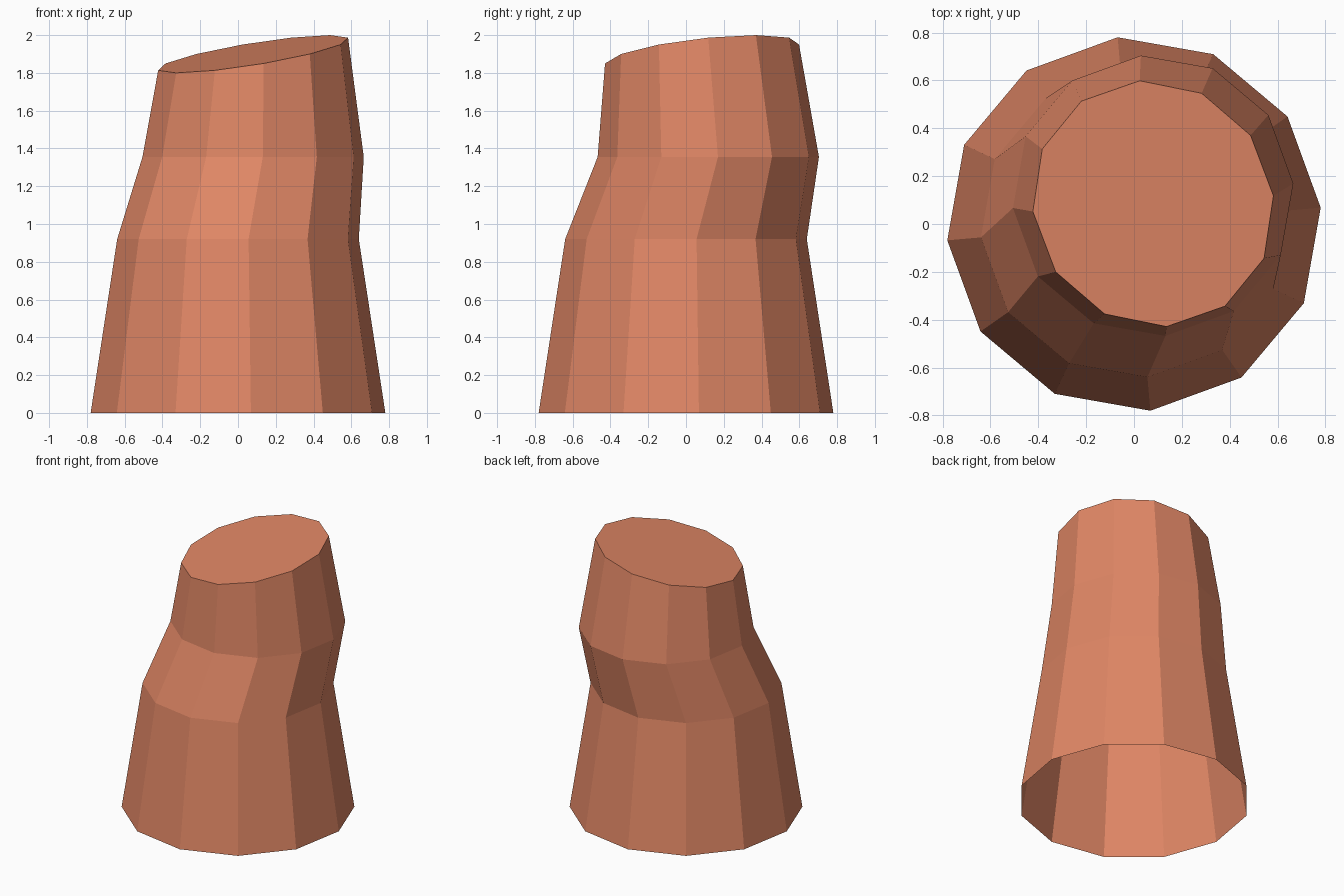
import bpy, bmesh, math

if "Cube" in bpy.data.objects:
    bpy.data.objects.remove(bpy.data.objects["Cube"])

SIDES = 12
PHASE = math.radians(5)
TILT_DIR = math.radians(35)   # uphill direction of the slanted top

# single terracotta colour
clay = bpy.data.materials.new("terracotta")
clay.diffuse_color = (0.74, 0.24, 0.13, 1)
clay.use_nodes = True
clay.node_tree.nodes["Principled BSDF"].inputs["Base Color"].default_value = clay.diffuse_color


def ring(bm, cx, cy, z, ru, rv, rise=0.0):
    """Ring of vertices, radius ru along the tilt direction and rv across it."""
    verts = []
    c, s = math.cos(TILT_DIR), math.sin(TILT_DIR)
    for i in range(SIDES):
        t = PHASE + i * math.tau / SIDES - TILT_DIR
        u, v = ru * math.cos(t), rv * math.sin(t)
        verts.append(bm.verts.new((cx + u * c - v * s, cy + u * s + v * c,
                                   z + rise * math.cos(t))))
    return verts


bm = bmesh.new()
# base, waist, shifted shoulder, slanted top
rings = [
    ring(bm, 0, 0, 0, 0.783, 0.783),
    ring(bm, 0, 0, 0.92, 0.642, 0.642),
    ring(bm, 0.08, 0.118, 1.355, 0.588, 0.588),
    ring(bm, 0.08, 0.085, 1.90, 0.497, 0.523, 0.10),
]
# side walls
for low, high in zip(rings, rings[1:]):
    for i in range(SIDES):
        j = (i + 1) % SIDES
        bm.faces.new((low[i], low[j], high[j], high[i]))
# slanted cap; the bottom stays open
bm.faces.new(rings[-1])

mesh = bpy.data.meshes.new("bent_stump")
bm.to_mesh(mesh)
bm.free()
mesh.materials.append(clay)
bpy.context.collection.objects.link(bpy.data.objects.new("bent_stump", mesh))
